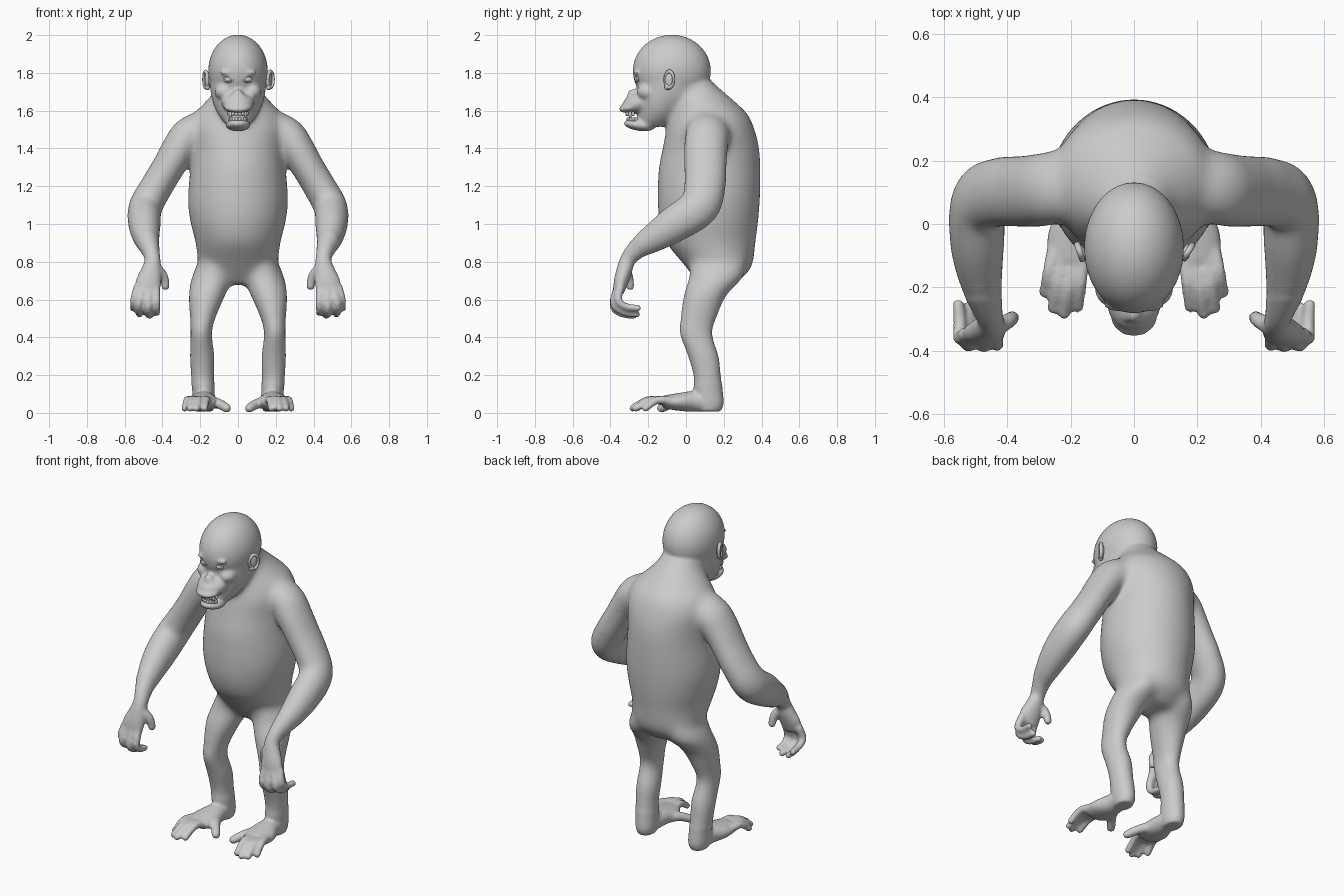
import bpy, bmesh, math
from mathutils import Vector, Matrix

if "Cube" in bpy.data.objects:
    bpy.data.objects.remove(bpy.data.objects["Cube"])

X = Vector((1, 0, 0))


def spline(st, sub=6):
    """Catmull-Rom through stations (x, y, z, width radius, depth radius)."""
    out = []
    for i in range(len(st) - 1):
        p = [st[max(0, min(len(st) - 1, i + k))] for k in (-1, 0, 1, 2)]
        for s in range(sub):
            t = s / sub
            out.append([.5 * (2 * b + (c - a) * t + (2 * a - 5 * b + 4 * c - d) * t * t
                        + (3 * b - a - 3 * c + d) * t ** 3) for a, b, c, d in zip(*p)])
    return out + [list(st[-1])]


def tube(bm, st, side=1, level=False, n=28):
    pts = spline(st)
    rings = []
    for i, p in enumerate(pts):
        lo, hi = pts[max(i - 1, 0)], pts[min(i + 1, len(pts) - 1)]
        t = Vector((0, 0, 1)) if level else (Vector(hi[:3]) - Vector(lo[:3])).normalized()
        a = (X - t * X.dot(t)).normalized()
        b = t.cross(a)
        ring = []
        for k in range(n):
            w = 2 * math.pi * k / n
            v = Vector(p[:3]) + a * p[3] * math.cos(w) + b * p[4] * math.sin(w)
            ring.append(bm.verts.new((v.x * side, v.y, v.z)))
        rings.append(ring)
    faces = [bm.faces.new(rings[0]), bm.faces.new(rings[-1])]
    for r, q in zip(rings, rings[1:]):
        for k in range(n):
            faces.append(bm.faces.new((r[k], r[(k + 1) % n], q[(k + 1) % n], q[k])))
    bmesh.ops.recalc_face_normals(bm, faces=faces)


def ball(bm, c, r, tilt=0, axis='X', seg=32):
    m = Matrix.Translation(c) @ Matrix.Rotation(tilt, 4, axis) @ Matrix.Diagonal((*r, 1))
    bmesh.ops.create_uvsphere(bm, u_segments=seg, v_segments=seg // 2, radius=1, matrix=m)


def digit(bm, side, r, *pts):
    n = len(pts) - 1
    tube(bm, [(*p, r * (1 - .2 * i / n), r * (1 - .2 * i / n)) for i, p in enumerate(pts)], side, n=16)
    x, y, z = pts[-1]
    ball(bm, (x * side, y, z), (r * .82,) * 3, seg=16)


def finish(bm, name):
    me = bpy.data.meshes.new(name)
    bm.to_mesh(me)
    bm.free()
    for p in me.polygons:
        p.use_smooth = True
    ob = bpy.data.objects.new(name, me)
    bpy.context.collection.objects.link(ob)
    return ob


def torus(name, loc, rot, scale, minor):
    bpy.ops.mesh.primitive_torus_add(major_segments=32, minor_segments=10, major_radius=1,
                                     minor_radius=minor, location=loc, rotation=rot)
    ob = bpy.context.object
    ob.name = name
    ob.scale = scale
    bpy.ops.object.shade_smooth()
    return ob


bm = bmesh.new()
# torso and neck: z, centre y, half width, half depth
torso = [(.68, .165, .12, .09), (.74, .175, .2, .15), (.8, .166, .212, .19), (.9, .132, .225, .236),
         (1, .121, .25, .26), (1.1, .12, .265, .27), (1.2, .122, .262, .272), (1.3, .125, .252, .269),
         (1.4, .132, .25, .256), (1.5, .13, .262, .234), (1.58, .125, .235, .203),
         (1.64, .1, .18, .168), (1.7, .06, .13, .14), (1.77, .02, .105, .1)]
tube(bm, [(0, y, z, a, b) for z, y, a, b in torso], level=True, n=48)

# head: cranium, face, muzzle, lips, jaw and nose
ball(bm, (0, -.075, 1.81), (.158, .207, .192), seg=48)
face = [(1.82, -.075, .157, .205), (1.72, -.085, .149, .176), (1.66, -.105, .138, .158),
        (1.6, -.13, .116, .128), (1.55, -.155, .085, .1), (1.515, -.18, .05, .07)]
tube(bm, [(0, y, z, a, b) for z, y, a, b in face], level=True)
ball(bm, (0, -.24, 1.645), (.088, .1, .056), .25)
ball(bm, (0, -.288, 1.618), (.076, .07, .026), .2)
ball(bm, (0, -.248, 1.523), (.068, .084, .03), -.15)
ball(bm, (0, -.28, 1.685), (.026, .032, .03))

for s in (1, -1):
    ball(bm, (.018 * s, -.292, 1.677), (.019, .018, .014))
    ball(bm, (.052 * s, -.258, 1.802), (.045, .02, .013))
    ball(bm, (.075 * s, -.2, 1.7), (.05, .06, .045))
    # arm
    tube(bm, [(.12, .13, 1.53, .09, .11), (.25, .115, 1.475, .098, .118), (.31, .105, 1.4, .094, .118),
              (.37, .103, 1.3, .088, .115), (.43, .1, 1.2, .088, .112), (.49, .07, 1.09, .09, .108),
              (.495, -.06, 1.0, .088, .1), (.483, -.18, .92, .07, .078), (.463, -.265, .86, .048, .053),
              (.452, -.308, .81, .042, .042), (.46, -.328, .75, .055, .042), (.474, -.345, .69, .068, .038),
              (.48, -.358, .635, .064, .028)], s)
    # fingers and thumb
    for b, m, t in (((.53, -.345, .67), (.55, -.36, .6), (.555, -.25, .555)),
                    ((.502, -.36, .66), (.525, -.382, .58), (.52, -.26, .522)),
                    ((.468, -.362, .66), (.475, -.385, .57), (.467, -.275, .515)),
                    ((.435, -.355, .66), (.432, -.38, .585), (.43, -.3, .53))):
        knuckle = (m[0], (m[1] + t[1]) / 2 - .015, (m[2] + t[2]) / 2 - .015)
        digit(bm, s, .0235, b, m, knuckle, t)
    digit(bm, s, .028, (.435, -.325, .77), (.395, -.305, .725), (.384, -.295, .67))
    # leg
    tube(bm, [(.11, .17, .82, .09, .15), (.135, .16, .72, .11, .145), (.165, .1, .62, .098, .115),
              (.187, .066, .5, .068, .098), (.195, .052, .42, .058, .09), (.189, .092, .3, .067, .085),
              (.188, .112, .2, .064, .076), (.183, .118, .12, .06, .077), (.18, .125, .05, .058, .075),
              (.18, .125, .008, .048, .06)], s, level=True)
    # foot and toes
    tube(bm, [(.18, .16, .05, .048, .044), (.18, .05, .06, .062, .055), (.188, -.04, .058, .085, .047),
              (.197, -.12, .058, .075, .034)], s)
    for b, t in (((.25, -.07), (.282, -.215)), ((.222, -.09), (.255, -.265)),
                 ((.192, -.1), (.22, -.283)), ((.16, -.09), (.177, -.262))):
        q = [b[i] + (t[i] - b[i]) * .55 for i in (0, 1)]
        digit(bm, s, .024, (*b, .06), (*q, .068), (*t, .024))
    digit(bm, s, .031, (.15, 0, .05), (.105, -.07, .05), (.06, -.13, .025))

# fuse the skin into one surface
raw = finish(bm, "raw_skin")
mod = raw.modifiers.new("fuse", 'REMESH')
mod.mode = 'VOXEL'
mod.voxel_size = .0085
deps = bpy.context.evaluated_depsgraph_get()
deps.update()
bm = bmesh.new()
bm.from_mesh(raw.evaluated_get(deps).to_mesh())
bpy.data.objects.remove(raw)


# soften: strongly on trunk and limbs, lightly on face, hands and feet
def soften(test, times):
    vs = [v for v in bm.verts if test(v.co)]
    for _ in range(times):
        bmesh.ops.smooth_vert(bm, verts=vs, factor=.5, use_axis_x=True, use_axis_y=True, use_axis_z=True)


def trunk(c):
    hand = c.y < -.24 and abs(c.x) > .3
    return not hand and (.15 < c.z < 1.49 or (1.49 <= c.z < 1.74 and c.y > -.11))


soften(trunk, 40)
soften(lambda c: True, 5)
finish(bm, "body")

# eyes, eyelids and ears
bm = bmesh.new()
for s in (1, -1):
    ball(bm, (.05 * s, -.25, 1.766), (.026, .022, .017))
    torus("eyelid", (.05 * s, -.263, 1.766), (math.pi / 2, 0, s * .2), (.025, .015, .025), .24)
    torus("ear_rim", (.171 * s, -.088, 1.765), (.12, math.pi / 2, -s * .45), (.042, .027, .04), .25)
finish(bm, "eyes")
bm = bmesh.new()
for s in (1, -1):
    ball(bm, (.163 * s, -.09, 1.762), (.013, .03, .043), -s * .45, 'Z')
    ball(bm, (.162 * s, -.098, 1.725), (.014, .015, .017))
finish(bm, "ear_bowls")

# teeth and tongue
bm = bmesh.new()
for up in (1, -1):
    for k in range(8):
        a = math.radians(-70 + 20 * k)
        fang = k in (1, 6)
        h = .032 if fang else .022
        z = 1.59 - h * .3 if up > 0 else 1.552 + h * .1
        r = .053 if up > 0 else .047
        ball(bm, (r * math.sin(a), -.262 - r * math.cos(a), z), (.0098, .007, h * .55), a, 'Z', seg=12)
finish(bm, "teeth")
bm = bmesh.new()
ball(bm, (0, -.26, 1.552), (.035, .045, .012))
finish(bm, "tongue")
